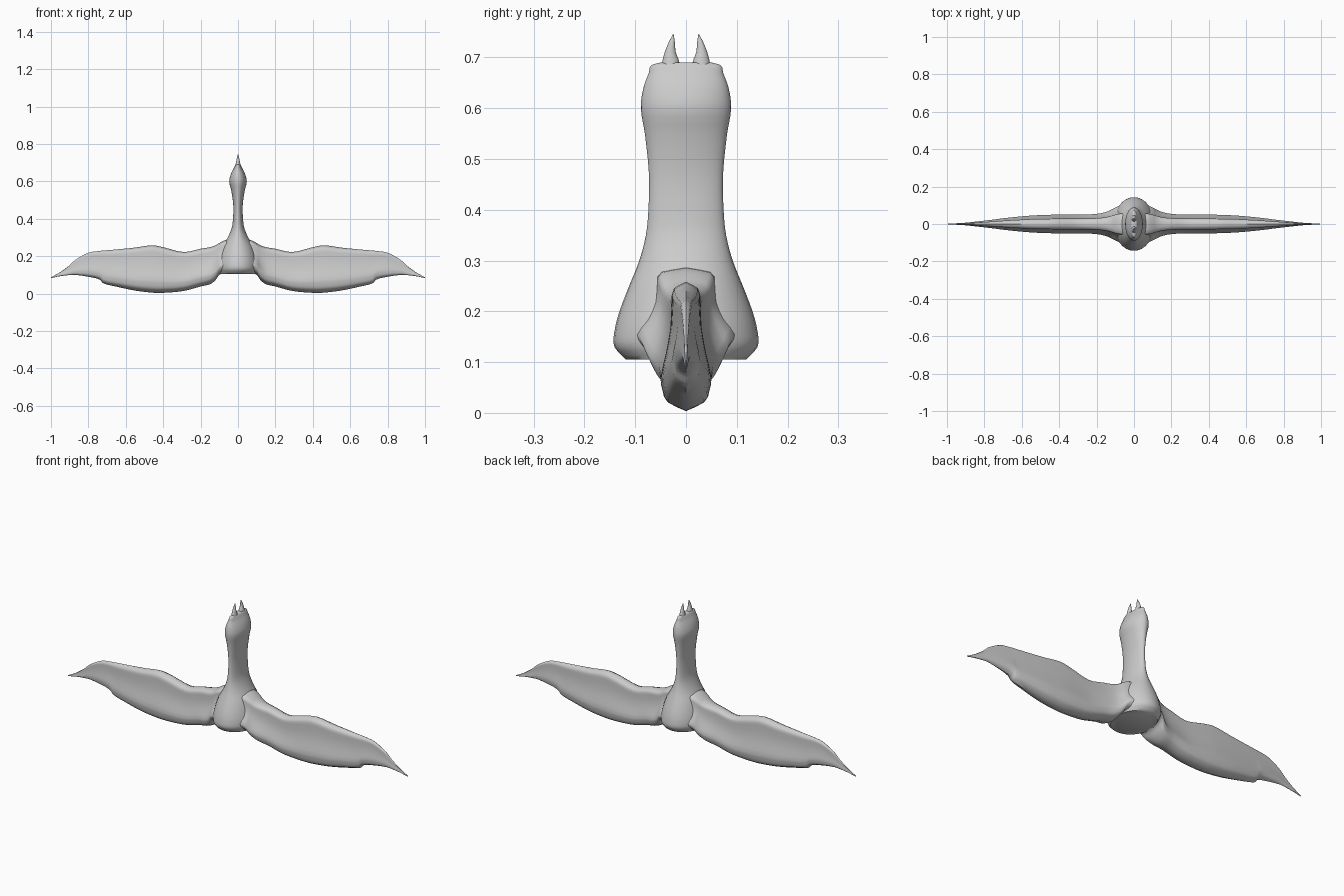
import bpy
import bmesh
import math
from mathutils import Vector

default_cube = bpy.data.objects.get("Cube")
if default_cube:
    bpy.data.objects.remove(default_cube)

# One plain grey material for the whole figure
grey = bpy.data.materials.new("plain grey")
grey.use_nodes = True
colour = (0.6, 0.6, 0.6, 1)
grey.diffuse_color = colour
grey.node_tree.nodes["Principled BSDF"].inputs["Base Color"].default_value = colour


def smooth_rows(rows, steps):
    """Insert spline-interpolated rows between the given stations."""
    result = []
    for i in range(len(rows) - 1):
        before, start = rows[max(i - 1, 0)], rows[i]
        end, after = rows[i + 1], rows[min(i + 2, len(rows) - 1)]
        span = end[0] - start[0]
        for k in range(steps):
            t = k / steps
            row = [start[0] + span * t]
            for a, b, c, d in list(zip(before, start, end, after))[1:]:
                slope_in = (c - a) / (end[0] - before[0]) * span
                slope_out = (d - b) / (after[0] - start[0]) * span
                s = t * t * (3 - 2 * t)
                ease_in, ease_out = t * (1 - t) ** 2, t * t * (t - 1)
                row.append(b + (c - b) * s + slope_in * ease_in + slope_out * ease_out)
            result.append(row)
    return result + [list(rows[-1])]


def loft(name, rings):
    """Skin closed rings of points, cap both ends and shade smoothly."""
    bm = bmesh.new()
    loops = [[bm.verts.new(point) for point in ring] for ring in rings]
    for low, high in zip(loops, loops[1:]):
        for i in range(len(low)):
            j = (i + 1) % len(low)
            bm.faces.new((low[i], low[j], high[j], high[i]))
    bm.faces.new(loops[0][::-1])
    bm.faces.new(loops[-1])
    bmesh.ops.recalc_face_normals(bm, faces=bm.faces)
    mesh = bpy.data.meshes.new(name)
    bm.to_mesh(mesh)
    bm.free()
    mesh.materials.append(grey)
    obj = bpy.data.objects.new(name, mesh)
    bpy.context.collection.objects.link(obj)
    bpy.ops.object.select_all(action="DESELECT")
    obj.select_set(True)
    bpy.context.view_layer.objects.active = obj
    bpy.ops.object.shade_smooth_by_angle(angle=math.radians(50))
    return obj


def oval(z, half_x, half_y, centre_y=0, sides=32):
    angles = [math.tau * i / sides for i in range(sides)]
    return [Vector((half_x * math.cos(a), centre_y + half_y * math.sin(a), z)) for a in angles]


# Body, neck and head: height, half width, half depth
body_rows = [
    (.105, .1, .118), (.13, .108, .141), (.16, .108, .141), (.2, .1, .131),
    (.25, .083, .112), (.3, .055, .092), (.35, .034, .079), (.4, .027, .074),
    (.47, .025, .073), (.55, .036, .081), (.6, .047, .089), (.64, .038, .084),
    (.67, .023, .073), (.685, .016, .068), (.69, .012, .05),
]
loft("body_and_neck", [oval(*row) for row in smooth_rows(body_rows, 3)])

# Pointed crests on the head: height, half width, half depth, centre
crest_rows = [
    (.67, .016, .018, .032), (.69, .013, .017, .03), (.71, .009, .011, .031),
    (.73, .005, .006, .028), (.745, .001, .001, .025),
]
for name, side in (("front_crest", -1), ("back_crest", 1)):
    loft(name, [oval(z, rx, ry, side * cy, 16) for z, rx, ry, cy in smooth_rows(crest_rows, 3)])

# Wings: distance out, lower edge, upper edge, half thickness
wing_rows = [
    (0, .11, .29, .1), (.07, .108, .285, .098), (.1, .1, .27, .088), (.12, .072, .258, .077),
    (.15, .05, .248, .064), (.2, .038, .24, .054), (.29, .014, .222, .05),
    (.4, .004, .248, .05), (.46, .005, .258, .049), (.55, .016, .246, .045),
    (.65, .037, .236, .036), (.72, .055, .23, .028), (.74, .075, .228, .025),
    (.8, .09, .218, .018), (.87, .1, .18, .01), (.9, .099, .152, .007),
    (.95, .093, .115, .004), (1, .083, .087, .001),
]
# Blade section: fraction of height, fraction of thickness
blade_rows = [
    (0, 0), (.07, .72), (.16, .92), (.27, 1), (.45, .8), (.65, .62),
    (.85, .57), (.95, .48), (1, 0),
]
blade = smooth_rows(blade_rows, 2)
section = blade + [(f, -w) for f, w in blade[-2:0:-1]]
for name, side in (("left_wing", 1), ("right_wing", -1)):
    loft(name, [
        [Vector((side * x, half * w, low + (high - low) * f)) for f, w in section]
        for x, low, high, half in smooth_rows(wing_rows, 3)
    ])
